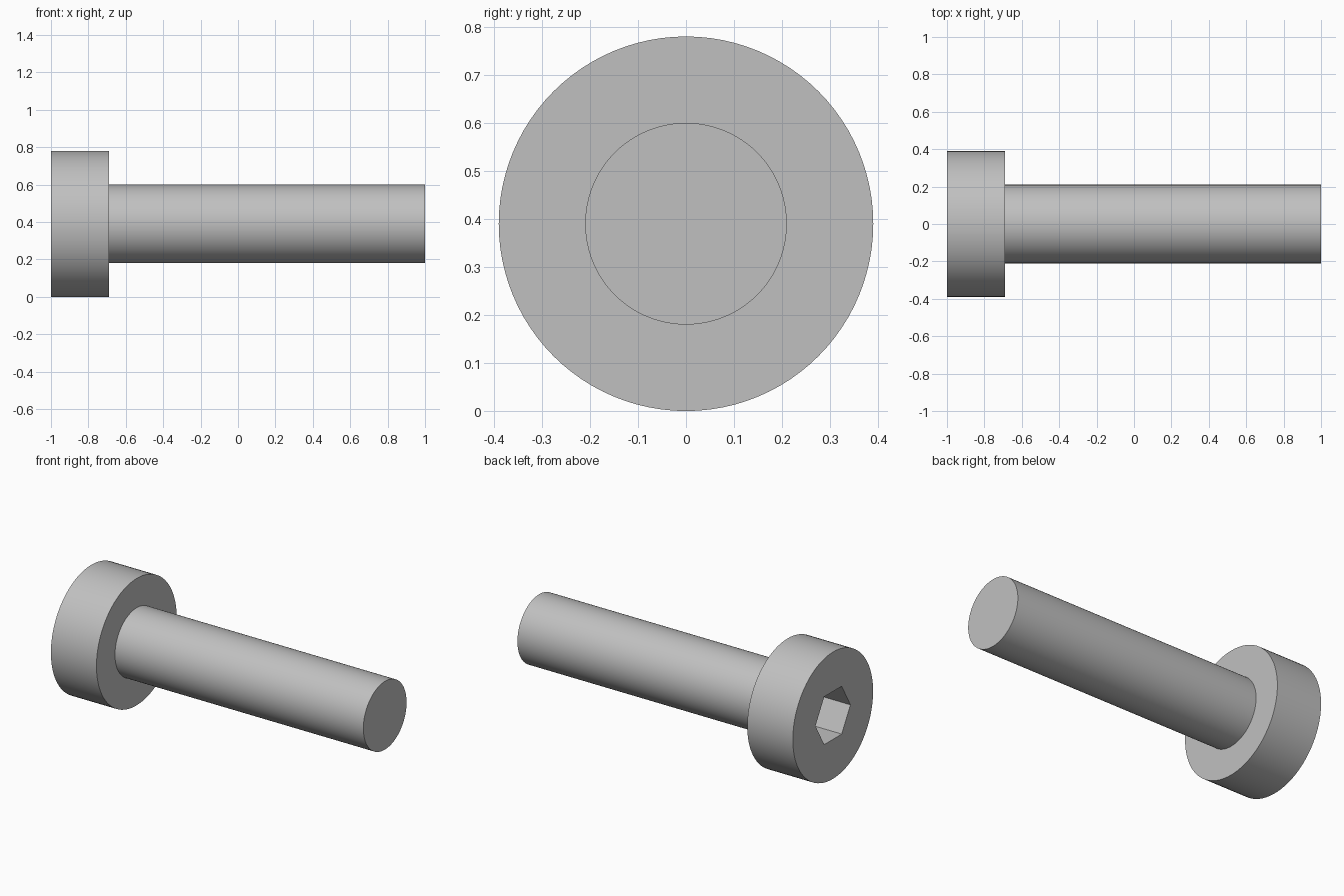
import bpy, bmesh, math

cube = bpy.data.objects.get("Cube")
if cube:
    bpy.data.objects.remove(cube, do_unlink=True)

SEGMENTS = 96
AXIS_Z = 0.39

steel = bpy.data.materials.new("grey_steel")
steel.use_nodes = True
colour = (0.53, 0.53, 0.53, 1)
steel.diffuse_color = colour
steel.node_tree.nodes["Principled BSDF"].inputs["Base Color"].default_value = colour


def ring(bm, x, radius, hexagonal=False):
    """Ring of vertices around the x axis, round or hexagonal."""
    verts = []
    for i in range(SEGMENTS):
        a = math.tau * i / SEGMENTS
        r = radius
        if hexagonal:
            side = math.pi / 3
            r *= math.cos(side / 2) / math.cos(a % side - side / 2)
        verts.append(bm.verts.new((x, r * math.cos(a), r * math.sin(a))))
    return verts


def loft(name, sections):
    """Join successive rings and close both ends."""
    bm = bmesh.new()
    rings = [ring(bm, *s) for s in sections]
    for a, b in zip(rings, rings[1:]):
        for i in range(SEGMENTS):
            j = (i + 1) % SEGMENTS
            bm.faces.new((a[i], a[j], b[j], b[i]))
    bm.faces.new(rings[0])
    bm.faces.new(rings[-1])
    bmesh.ops.recalc_face_normals(bm, faces=bm.faces[:])
    mesh = bpy.data.meshes.new(name)
    bm.to_mesh(mesh)
    bm.free()
    mesh.materials.append(steel)
    obj = bpy.data.objects.new(name, mesh)
    obj.location.z = AXIS_Z
    bpy.context.collection.objects.link(obj)
    bpy.ops.object.select_all(action="DESELECT")
    obj.select_set(True)
    bpy.context.view_layer.objects.active = obj
    bpy.ops.object.shade_smooth_by_angle(angle=math.radians(30))


# Head with its hexagonal socket: floor, socket rim, outer rim, underside
loft("head", [(-0.80, 0.17, True), (-1, 0.17, True), (-1, 0.39), (-0.69, 0.39)])

# Plain round shank, seated slightly into the head
loft("shank", [(-0.71, 0.21), (1, 0.21)])
